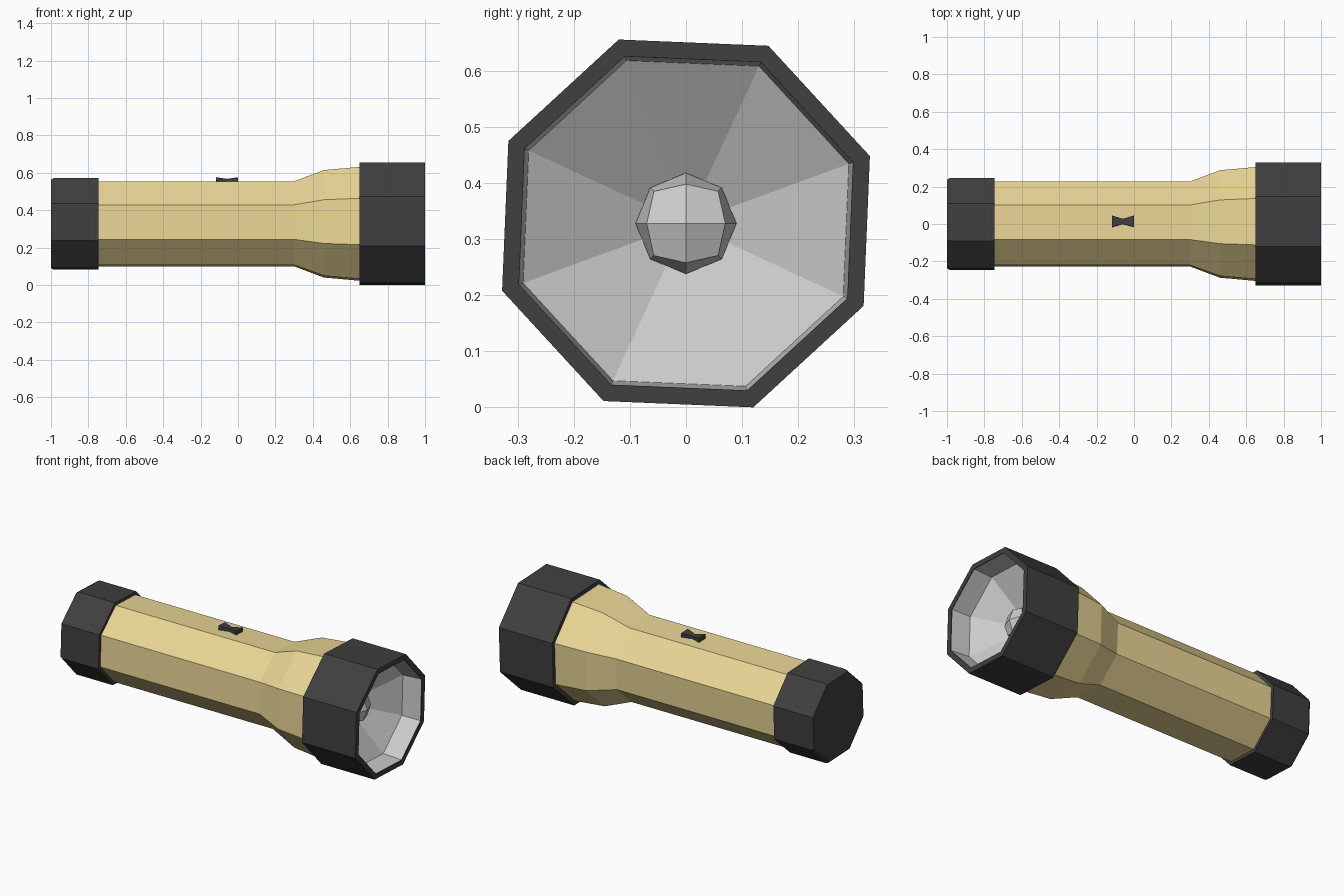
import bpy, bmesh
from math import cos, sin, radians
from mathutils import Matrix, Vector

if "Cube" in bpy.data.objects:
    bpy.data.objects.remove(bpy.data.objects["Cube"])

CZ = 0.3275      # height of the torch axis
TURN = 20.1      # angle of the first octagon corner, degrees


def material(name, rgb):
    m = bpy.data.materials.new(name)
    m.diffuse_color = (*rgb, 1)
    m.use_nodes = True
    m.node_tree.nodes["Principled BSDF"].inputs["Base Color"].default_value = m.diffuse_color
    return m


black = material("black_plastic", (0.05, 0.05, 0.05))
yellow = material("yellow_plastic", (0.82, 0.67, 0.30))


def finish(name, bm, mat=None, recalc=False):
    if recalc:
        bmesh.ops.recalc_face_normals(bm, faces=bm.faces)
    me = bpy.data.meshes.new(name)
    bm.to_mesh(me)
    bm.free()
    ob = bpy.data.objects.new(name, me)
    bpy.context.collection.objects.link(ob)
    if mat:
        me.materials.append(mat)
    return ob


def octagon_lathe(name, profile, mat=None):
    """Sweep (x, radius) points round the axis in eight flat sides."""
    bm = bmesh.new()
    rings = []
    for x, r in profile:
        if r == 0:
            rings.append([bm.verts.new((x, 0, CZ))] * 8)
        else:
            angles = [radians(TURN + 45 * k) for k in range(8)]
            rings.append([bm.verts.new((x, r * cos(a), CZ + r * sin(a))) for a in angles])
    for a, b in zip(rings, rings[1:]):
        for k in range(8):
            n = (k + 1) % 8
            corners = list(dict.fromkeys([a[k], b[k], b[n], a[n]]))
            bm.faces.new(corners)
    # going forward in x with these windings faces point outward
    return finish(name, bm, mat)


# Barrel with flared neck
octagon_lathe("barrel", [(-0.76, 0.242), (0.30, 0.242), (0.46, 0.306), (0.66, 0.325)], yellow)

# Tail cap with a small chamfer
octagon_lathe("tail_cap", [(-1, 0), (-1, 0.252), (-0.985, 0.261),
                           (-0.745, 0.261), (-0.745, 0.235)], black)

# Head ring around the lens opening
octagon_lathe("head_ring", [(0.65, 0.30), (0.65, 0.349), (1, 0.349),
                            (1, 0.317), (0.995, 0.317)], black)

# Reflector bowl: short wall, then cone
octagon_lathe("reflector", [(0.995, 0.317), (0.88, 0.309), (0.70, 0)])

# Bulb: cube sphere with a slightly fuller front
bm = bmesh.new()
bmesh.ops.create_cube(bm, size=2)
bmesh.ops.subdivide_edges(bm, edges=bm.edges[:], cuts=1, use_grid_fill=True)
for v in bm.verts:
    d = v.co.normalized()
    w = 1.1 if d.x > 0.3 else 1.0
    v.co = Vector((0.76 + 0.09 * d.x, 0.09 * w * d.y, CZ + 0.09 * w * d.z))
finish("bulb", bm, recalc=True)

# Switch: waisted slider lying on the top side
bm = bmesh.new()
sections = []
for x, w, top in [(-0.117, 0.031, 0.248), (-0.06, 0.014, 0.240), (0.0, 0.031, 0.248)]:
    sections.append([bm.verts.new((x, y, z)) for y, z in
                     [(-w, 0.215), (w, 0.215), (w, top), (-w, top)]])
for a, b in zip(sections, sections[1:]):
    for k in range(4):
        n = (k + 1) % 4
        bm.faces.new([a[k], b[k], b[n], a[n]])
bm.faces.new(sections[0])
bm.faces.new(sections[-1][::-1])
bm.transform(Matrix.Translation((0, 0.004, CZ)) @ Matrix.Rotation(radians(TURN - 22.5), 4, 'X'))
finish("switch", bm, black, recalc=True)
